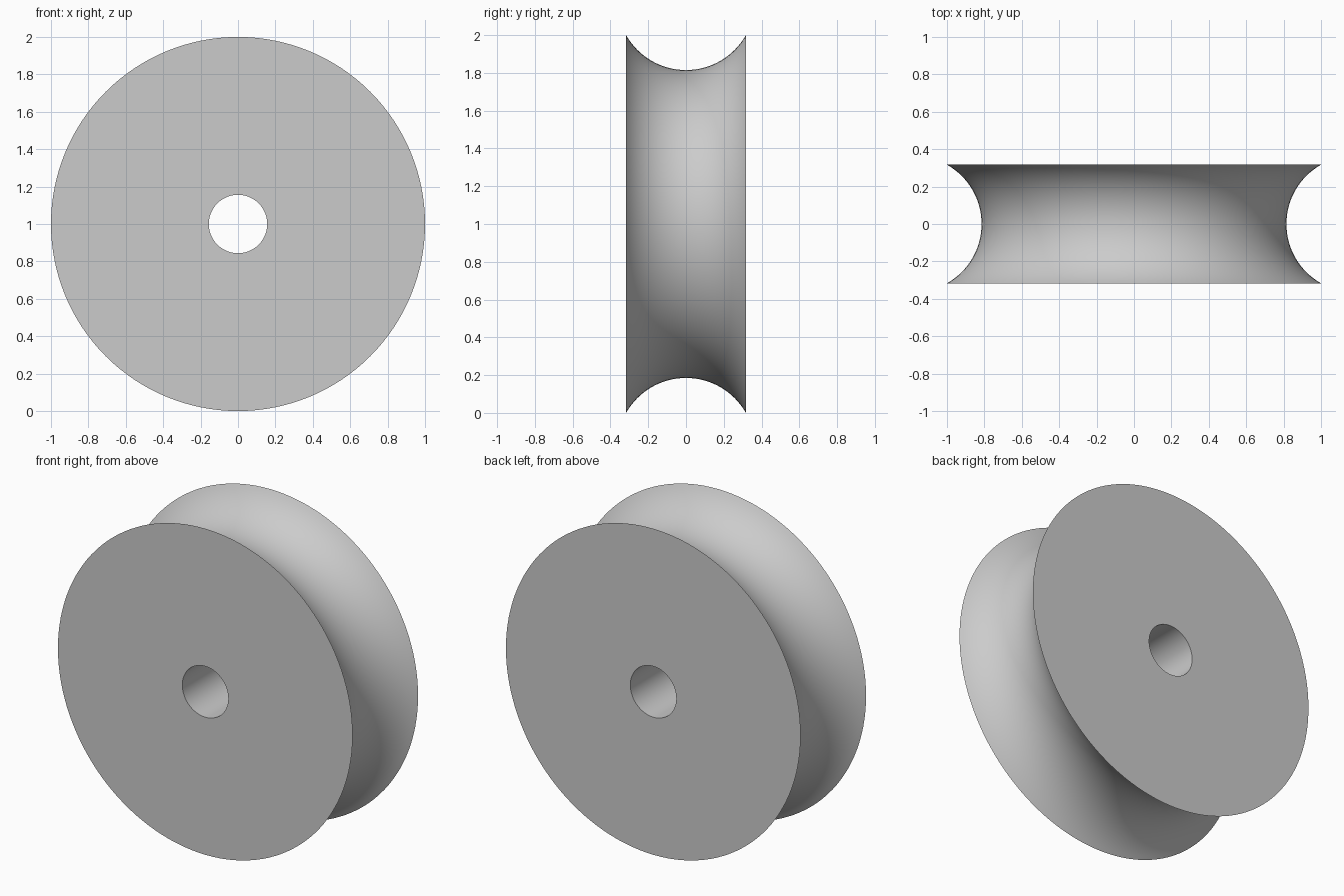
import bpy, bmesh, math
from mathutils import Vector

cube = bpy.data.objects.get("Cube")
if cube:
    bpy.data.objects.remove(cube, do_unlink=True)

RADIUS, HALF_WIDTH, BORE, DEPTH = 1.0, 0.317, 0.156, 0.185
SEGMENTS, ARC_STEPS = 128, 32

# Single grey material
grey = bpy.data.materials.new("light_grey")
grey.use_nodes = True
colour = (0.6, 0.6, 0.6, 1)
grey.diffuse_color = colour
grey.node_tree.nodes["Principled BSDF"].inputs["Base Color"].default_value = colour

# Cross-section (radius, y): bore, flat sides and circular groove
arc_radius = (HALF_WIDTH ** 2 + DEPTH ** 2) / (2 * DEPTH)
arc_centre = RADIUS - DEPTH + arc_radius
half_angle = math.asin(HALF_WIDTH / arc_radius)
profile = [(BORE, -HALF_WIDTH)]
for i in range(ARC_STEPS + 1):
    a = half_angle * (2 * i / ARC_STEPS - 1)
    profile.append((arc_centre - arc_radius * math.cos(a), arc_radius * math.sin(a)))
profile.append((BORE, HALF_WIDTH))

# Revolve the cross-section about the axle
bm = bmesh.new()
verts = [bm.verts.new((r, y, 1)) for r, y in profile]
edges = [bm.edges.new((v, verts[(i + 1) % len(verts)])) for i, v in enumerate(verts)]
bmesh.ops.spin(bm, geom=verts + edges, cent=Vector((0, 0, 1)), axis=Vector((0, 1, 0)),
               angle=math.tau, steps=SEGMENTS, use_merge=False, use_duplicate=False)
bmesh.ops.remove_doubles(bm, verts=bm.verts[:], dist=1e-4)
bmesh.ops.recalc_face_normals(bm, faces=bm.faces[:])
mesh = bpy.data.meshes.new("grooved_wheel")
bm.to_mesh(mesh)
bm.free()
mesh.materials.append(grey)

wheel = bpy.data.objects.new("grooved_wheel", mesh)
bpy.context.collection.objects.link(wheel)
bpy.ops.object.select_all(action="DESELECT")
wheel.select_set(True)
bpy.context.view_layer.objects.active = wheel
bpy.ops.object.shade_smooth_by_angle(angle=math.radians(30))
